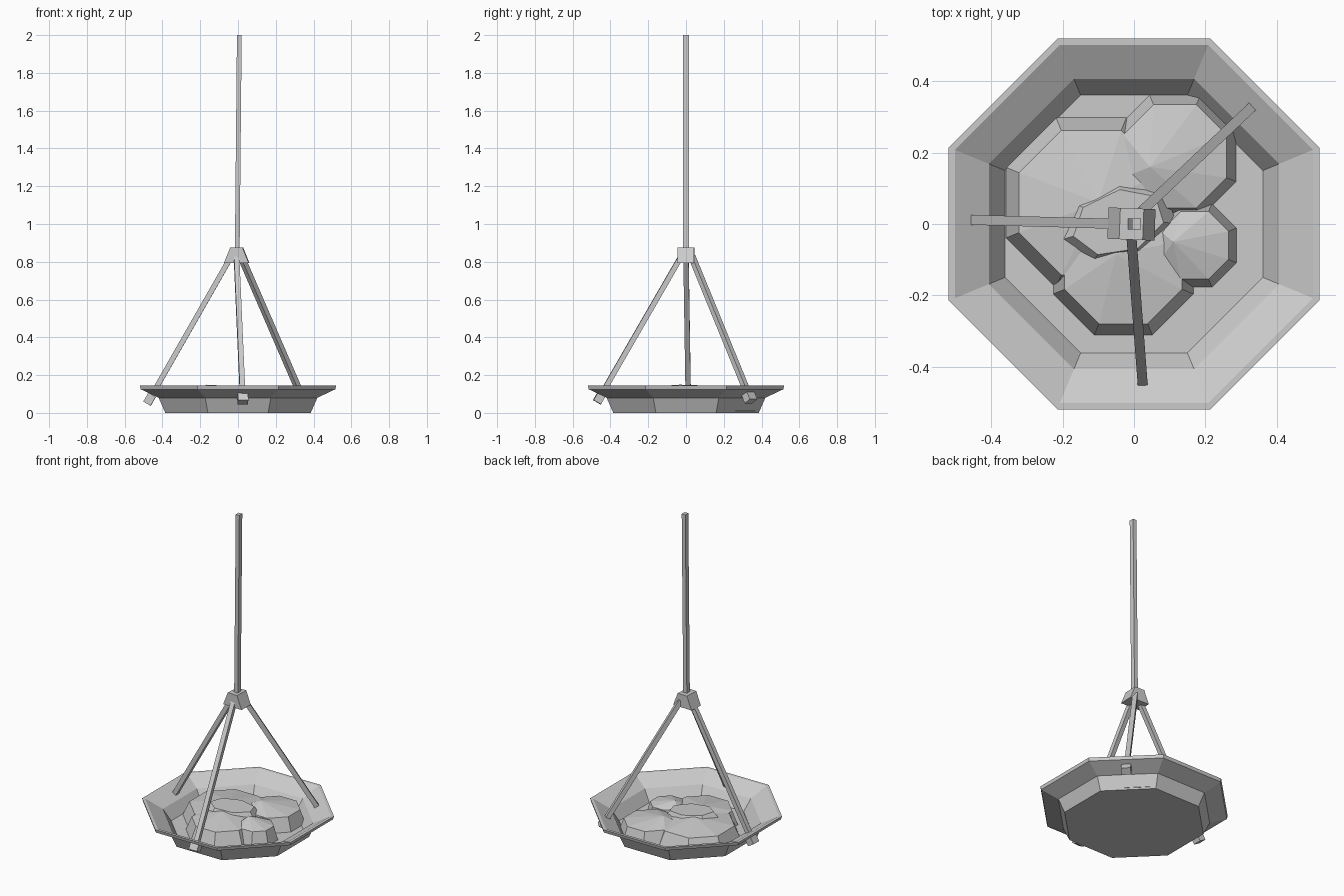
import bpy, math
from mathutils import Vector, Matrix

cube = bpy.data.objects.get("Cube")
if cube:
    bpy.data.objects.remove(cube, do_unlink=True)

grey = bpy.data.materials.new("plain_grey")
grey.use_nodes = True
colour = (0.6, 0.6, 0.6, 1)
grey.diffuse_color = colour
grey.node_tree.nodes["Principled BSDF"].inputs["Base Color"].default_value = colour


def add_mesh(name, verts, faces):
    mesh = bpy.data.meshes.new(name)
    mesh.from_pydata(verts, [], faces)
    mesh.materials.append(grey)
    obj = bpy.data.objects.new(name, mesh)
    bpy.context.collection.objects.link(obj)
    return obj


def ring(apothem, z, centre=(0, 0), sides=8):
    """Regular polygon with flat sides facing the axes."""
    r = apothem / math.cos(math.pi / sides)
    angles = [math.tau * (i + 0.5) / sides for i in range(sides)]
    return [(centre[0] + r * math.cos(a), centre[1] + r * math.sin(a), z) for a in angles]


def loft(name, rings):
    """Skin a stack of equal rings and cap both ends."""
    n = len(rings[0])
    verts = [v for r in rings for v in r]
    faces = [(k * n + i, k * n + (i + 1) % n, (k + 1) * n + (i + 1) % n, (k + 1) * n + i)
             for k in range(len(rings) - 1) for i in range(n)]
    faces.append(tuple(reversed(range(n))))
    faces.append(tuple(range(len(verts) - n, len(verts))))
    return add_mesh(name, verts, faces)


def bar(name, start, end, width, depth):
    """Rectangular bar between two points."""
    start, end = Vector(start), Vector(end)
    axis = (end - start).normalized()
    side = axis.cross(Vector((0, 0, 1)))
    side = side.normalized() if side.length > 0.1 else Vector((1, 0, 0))
    up = axis.cross(side)
    corners = [(-1, -1), (1, -1), (1, 1), (-1, 1)]
    rings = [[p + side * (a * width / 2) + up * (b * depth / 2) for a, b in corners]
             for p in (start, end)]
    obj = loft(name, rings)
    obj.data.flip_normals() if side.cross(up).dot(axis) < 0 else None
    return obj


# Octagonal bowl: outside wall, flared rim, inside wall, floor
profile = [(0.385, 0), (0.42, 0.08), (0.515, 0.125), (0.52, 0.145),
           (0.503, 0.145), (0.407, 0.09), (0.362, 0.02)]
loft("bowl", [ring(a, z) for a, z in profile])

# Coals: overlapping octagonal lumps with low off-centre peaks
coals = [("front", -0.03, -0.115, 0.2, 0.035, (-0.02, 0.03)),
         ("right", 0.17, -0.06, 0.12, 0.025, (-0.06, 0.01)),
         ("back", 0.115, 0.19, 0.175, 0.03, (-0.07, -0.03)),
         ("left", -0.12, 0.06, 0.243, 0.04, (0.02, 0.0))]
for label, x, y, size, slope, (px, py) in coals:
    base = ring(size, 0.01, (x, y))
    shoulder = ring(size - slope, 0.105, (x, y))
    verts = base + shoulder + [(x + px, y + py, 0.14)]
    faces = [tuple(reversed(range(8)))]
    for i in range(8):
        j = (i + 1) % 8
        faces += [(i, j, 8 + j, 8 + i), (8 + i, 8 + j, 16)]
    add_mesh("coal_" + label, verts, faces)

# Broken top lump, slightly tilted
top = loft("coal_top", [ring(0.13, 0.09, sides=7), ring(0.1, 0.14, sides=7)])
top.matrix_world = (Matrix.Translation((-0.05, 0.005, 0.003))
                    @ Matrix.Rotation(0.05, 4, "Y")
                    @ Matrix.Rotation(0.3, 4, "Z") @ Matrix.Diagonal((1.2, 0.8, 1, 1)))

# Three legs through the bowl flare, each with a block on its lower end
legs = [("right", (-0.035, 0.0, 0.83), (-0.468, 0.012, 0.072)),
        ("front", (-0.008, -0.025, 0.83), (0.025, -0.458, 0.08)),
        ("back", (0.015, 0.03, 0.83), (0.338, 0.335, 0.085))]
for label, head, foot in legs:
    bar("leg_" + label, head, foot, 0.028, 0.028)
    step = (Vector(foot) - Vector(head)).normalized() * 0.027
    bar("leg_block_" + label, Vector(foot) - step, Vector(foot) + step, 0.055, 0.045)

# Hub: wedge tapering along x, turned slightly
hub = loft("hub", [[(sx * w, sy * 0.044, z) for sx, sy in
                    ((-1, -1), (1, -1), (1, 1), (-1, 1))]
                   for w, z in ((0.066, 0.793), (0.033, 0.875))])
hub.matrix_world = Matrix.Translation((-0.007, 0, 0)) @ Matrix.Rotation(-0.04, 4, "Z")

# Hanging pole, leaning a little
bar("pole", (-0.004, 0, 0.85), (0.007, 0, 2.0), 0.025, 0.03)
